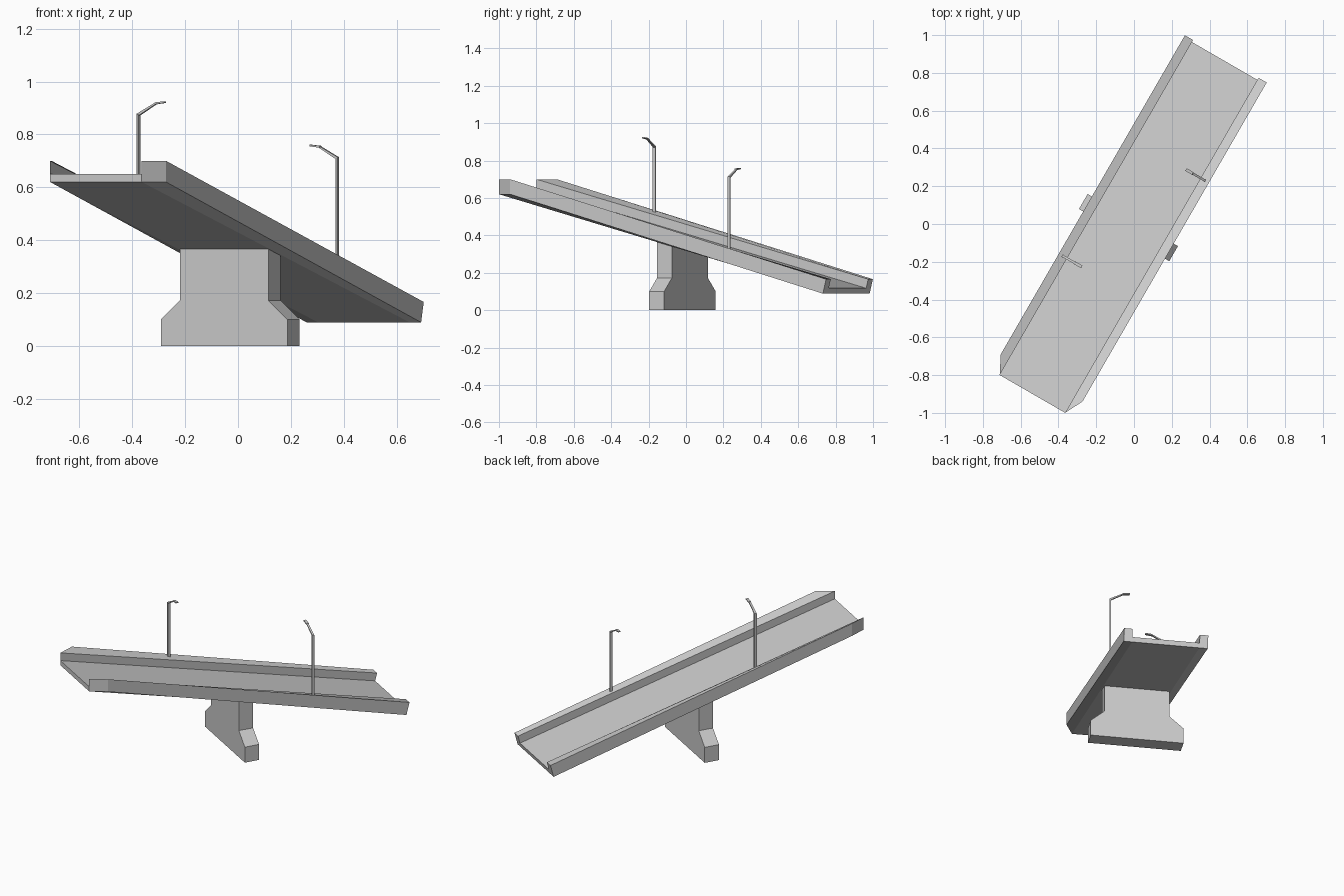
import bpy, bmesh
from math import radians

if "Cube" in bpy.data.objects:
    bpy.data.objects.remove(bpy.data.objects["Cube"])

# Local frame: x across the road, y along the road; whole model is turned -30 deg
TURN = radians(-30)
MID = -0.016                                # road centre line (across)


def loft(name, ring_a, ring_b, caps):
    """Join two matching rings of points with quads and close both ends."""
    bm = bmesh.new()
    a = [bm.verts.new(p) for p in ring_a]
    b = [bm.verts.new(p) for p in ring_b]
    n = len(a)
    for i in range(n):
        j = (i + 1) % n
        bm.faces.new((a[i], a[j], b[j], b[i]))
    for cap in caps:
        bm.faces.new([a[i] for i in cap])
        bm.faces.new([b[i] for i in reversed(cap)])
    bmesh.ops.recalc_face_normals(bm, faces=bm.faces)
    me = bpy.data.meshes.new(name)
    bm.to_mesh(me)
    bm.free()
    ob = bpy.data.objects.new(name, me)
    ob.rotation_euler.z = TURN
    bpy.context.collection.objects.link(ob)
    return ob


# Sloping road deck with parapets: (side offset, depth below parapet top)
OUT, INN = 0.25, 0.20
half = [(OUT, 0.08), (OUT, 0), (INN, 0), (INN, 0.05)]
profile = [(-x, d) for x, d in half] + half[::-1] + [(INN, 0.08), (-INN, 0.08)]
# High end is vertical with splayed parapet ends, low end is square to the slope
high = [(MID + x, -0.95 if abs(x) == OUT else -1.048, 0.70 - d) for x, d in profile]
low = [(MID + x, 1.0 - 0.25 * d, 0.166 - 0.965 * d) for x, d in profile]
loft("road_deck", high, low, [(0, 1, 2, 3, 9), (9, 3, 4, 8), (8, 4, 5, 6, 7)])


# Pier: shouldered wall whose top follows the deck underside
def underside(y):
    return 0.62 - 0.2613 * (y + 1.048)


def pier_ring(y):
    right = [(0.276, 0), (0.276, 0.10), (0.193, 0.172), (0.193, underside(y) + 0.008)]
    pts = right + [(-x, z) for x, z in right[::-1]]
    return [(MID + x, y, z) for x, z in pts]


loft("pier", pier_ring(-0.077), pier_ring(0.015), [(0, 1, 6, 7), (1, 2, 5, 6), (2, 3, 4, 5)])


# Street lamps: post, rising arm and flat head, leaning over the road
def lamp(label, side, y, base, top):
    def part(name, pts, w):
        rings = [[(MID + side * (0.226 - x), y + s * w / 2, z) for x, z in pts] for s in (-1, 1)]
        loft(label + name, *rings, [tuple(range(len(pts)))])

    part("_post", [(-0.004, base), (0.004, base), (0.004, top), (-0.004, top + 0.002)], 0.016)
    part("_arm", [(-0.004, top - 0.004), (0.004, top - 0.004), (0.078, top + 0.039),
                  (0.076, top + 0.045), (-0.004, top + 0.003)], 0.012)
    part("_head", [(0.072, top + 0.038), (0.116, top + 0.044), (0.116, top + 0.050),
                   (0.075, top + 0.046)], 0.016)


lamp("left_lamp", -1, -0.335, 0.505, 0.875)
lamp("right_lamp", 1, 0.387, 0.315, 0.711)
